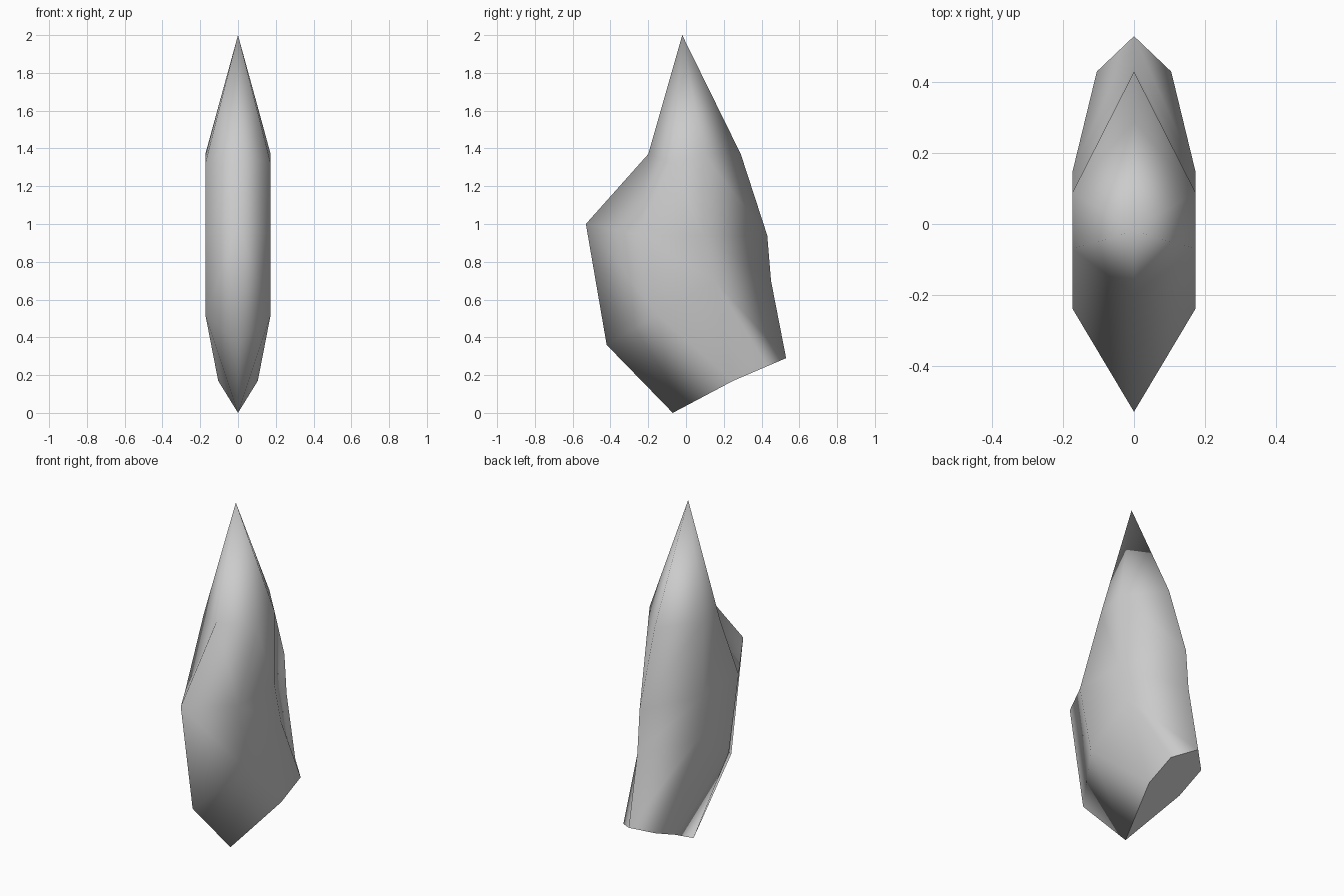
import bpy
import bmesh

default_cube = bpy.data.objects.get("Cube")
if default_cube:
    bpy.data.objects.remove(default_cube, do_unlink=True)

# Plain grey stone
stone = bpy.data.materials.new("stone_grey")
stone.use_nodes = True
colour = (0.6, 0.6, 0.6, 1.0)
stone.diffuse_color = colour
stone.node_tree.nodes["Principled BSDF"].inputs["Base Color"].default_value = colour

HALF = 0.173  # half thickness of the shard

# Corner points of one half, named by their place on the shard
points = {
    "peak": (0, -0.02, 2.0),
    # front ridge
    "notch": (0, -0.2, 1.37),
    "nose": (0, -0.53, 1.0),
    "chin": (0, -0.42, 0.36),
    "tip": (0, -0.07, 0),
    # back ridge
    "back_high": (0, 0.29, 1.37),
    "back_mid": (0, 0.43, 0.94),
    "back_low": (0, 0.45, 0.7),
    "heel": (0, 0.53, 0.29),
    # broad side
    "side_front_high": (HALF, -0.07, 1.32),
    "side_back_high": (HALF, 0.09, 1.37),
    "side_front_mid": (HALF, -0.24, 0.94),
    "side_back_mid": (HALF, 0.09, 0.94),
    "side_front_low": (HALF, -0.15, 0.52),
    "side_back_low": (HALF, 0.15, 0.7),
    # broken base
    "base_front": (0.105, 0.25, 0.17),
    "base_back": (0.105, 0.43, 0.247),
}

facets = [
    # point
    "peak notch side_front_high",
    "peak side_front_high side_back_high",
    "peak side_back_high back_high",
    # upper belt
    "notch nose side_front_mid side_front_high",
    "side_front_high side_front_mid side_back_mid side_back_high",
    "side_back_high side_back_mid back_mid back_high",
    # middle belt
    "nose chin side_front_low side_front_mid",
    "side_front_mid side_front_low side_back_low side_back_mid",
    "side_back_mid side_back_low back_low back_mid",
    # lower belt
    "chin tip side_front_low",
    "side_front_low tip base_front",
    "side_front_low base_front side_back_low",
    "side_back_low base_front base_back",
    "side_back_low base_back heel back_low",
]

bm = bmesh.new()
corners = {}


def corner(name, side):
    """Return the shared vertex on the ridge, or the one on the given side."""
    x, y, z = points[name]
    key = (name, side if x else 0)
    if key not in corners:
        corners[key] = bm.verts.new((x * side, y, z))
    return corners[key]


for side in (1, -1):
    for facet in facets:
        bm.faces.new([corner(name, side) for name in facet.split()])

# Flat broken base
base = bm.faces.new(
    [corner(n, 1) for n in ("tip", "base_front", "base_back", "heel")]
    + [corner(n, -1) for n in ("base_back", "base_front")]
)

bmesh.ops.recalc_face_normals(bm, faces=bm.faces[:])
for face in bm.faces:
    face.smooth = True
for edge in base.edges:
    edge.smooth = False

mesh = bpy.data.meshes.new("stone_shard")
bm.to_mesh(mesh)
bm.free()
mesh.materials.append(stone)
shard = bpy.data.objects.new("stone_shard", mesh)
bpy.context.collection.objects.link(shard)
